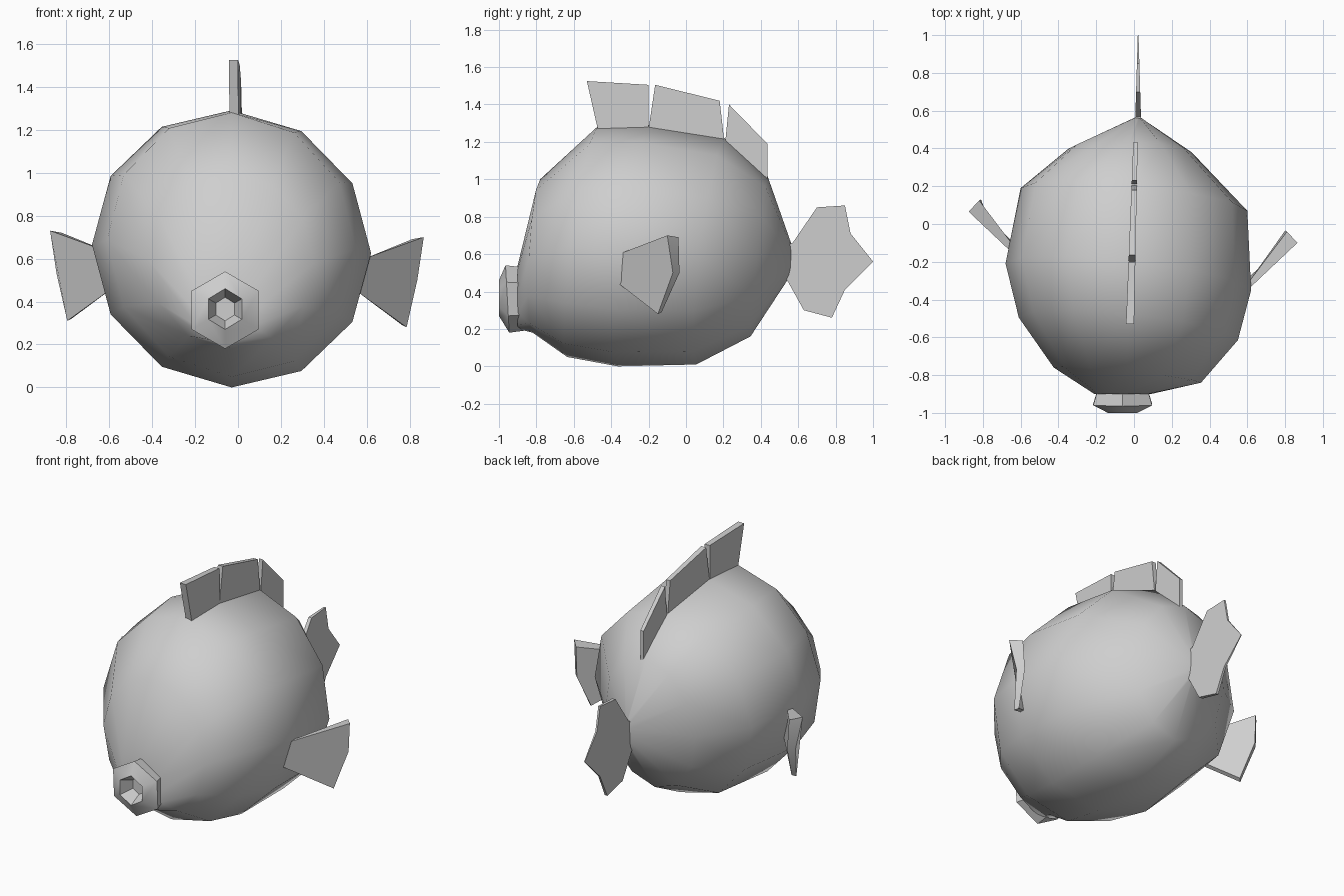
import bpy
import bmesh
from math import sin, cos, pi, radians

cube = bpy.data.objects.get("Cube")
if cube:
    bpy.data.objects.remove(cube, do_unlink=True)

grey = bpy.data.materials.new("plain grey")
grey.use_nodes = True
GREY = (0.62, 0.62, 0.62, 1)
grey.diffuse_color = GREY
grey.node_tree.nodes["Principled BSDF"].inputs["Base Color"].default_value = GREY


def finish(name, bm, angle):
    """Turn a bmesh into a smooth-shaded object with sharp edges above an angle."""
    bmesh.ops.recalc_face_normals(bm, faces=bm.faces)
    mesh = bpy.data.meshes.new(name)
    bm.to_mesh(mesh)
    bm.free()
    mesh.materials.append(grey)
    obj = bpy.data.objects.new(name, mesh)
    bpy.context.collection.objects.link(obj)
    bpy.ops.object.select_all(action='DESELECT')
    obj.select_set(True)
    bpy.context.view_layer.objects.active = obj
    bpy.ops.object.shade_smooth_by_angle(angle=radians(angle))
    return obj


def loft(name, rings, sides, angle):
    """Skin rings of (cx, cy, cz, width, height, top lean in y, side lean in y, side lean in z)."""
    bm = bmesh.new()
    rows = []
    for cx, cy, cz, w, h, lean, yaw, roll in rings:
        row = []
        for i in range(sides):
            s, c = sin(2 * pi * i / sides), cos(2 * pi * i / sides)
            row.append(bm.verts.new((cx + w * s, cy + lean * c - yaw * s,
                                     cz + h * c - roll * s)))
        rows.append(row)
    for a, b in zip(rows, rows[1:]):
        for i in range(sides):
            j = (i + 1) % sides
            bm.faces.new((a[i], a[j], b[j], b[i]))
    bm.faces.new(rows[0])
    bm.faces.new(rows[-1])
    return finish(name, bm, angle)


def prism(name, side_a, side_b):
    """Join two matching outlines into a closed solid."""
    bm = bmesh.new()
    a = [bm.verts.new(p) for p in side_a]
    b = [bm.verts.new(p) for p in side_b]
    bm.faces.new(a)
    bm.faces.new(b[::-1])
    for i in range(len(a)):
        j = (i + 1) % len(a)
        bm.faces.new((a[i], b[i], b[j], a[j]))
    return finish(name, bm, 35)


def plate(name, outline, centre, half):
    """Upright plate from a (y, z) outline; centre and half thickness vary along y."""
    prism(name, [(centre(y) - half(y), y, z) for y, z in outline],
          [(centre(y) + half(y), y, z) for y, z in outline])


# Round body, slightly turned, from the mouth to the tail root
loft("body", [
    (-.06, -.90, .37, .15, .17, 0, 0, 0),
    (-.035, -.80, .59, .39, .41, .02, .04, .01),
    (-.03, -.555, .665, .58, .615, .08, .06, .02),
    (-.03, -.28, .645, .65, .645, .085, .07, .02),
    (0, .13, .615, .60, .605, .075, .06, .02),
    (-.02, .39, .59, .325, .43, .045, .01, 0),
    (.02, .56, .565, .02, .085, .005, 0, 0),
], 12, 80)

# Six-sided puckered lips with a hollow mouth
loft("lips", [
    (-.06, -.87, .36, .15, .17, 0, 0, 0),
    (-.06, -.955, .36, .18, .18, -.01, 0, 0),
    (-.06, -1.0, .365, .09, .095, 0, 0, 0),
    (-.06, -.92, .365, .05, .055, 0, 0, 0),
], 6, 50)

# Three back fin plates
back_fins = {
    "back_fin_front": [(-.53, 1.525), (-.20, 1.505), (-.20, 1.27), (-.47, 1.26)],
    "back_fin_middle": [(-.165, 1.505), (.18, 1.42), (.205, 1.20), (-.20, 1.27)],
    "back_fin_rear": [(.23, 1.40), (.435, 1.19), (.435, 1.00), (.21, 1.20)],
}
for name, outline in back_fins.items():
    plate(name, outline, lambda y: -.005 + .03 * y, lambda y: .016 - .01 * y)

# Tail fin, thinning towards its tip
plate("tail_fin", [(.53, .48), (.53, .65), (.57, .66), (.70, .85), (.85, .86),
                   (.88, .71), (1.0, .56), (.85, .41), (.78, .26), (.63, .30)],
      lambda y: .022, lambda y: .002 + .03 * (1 - y))

# Side fins: thin root, thicker outer edge
outer = [(.59, -.36, .60), (.865, -.10, .70), (.835, -.07, .50),
         (.785, -.15, .28), (.55, -.37, .45)]
inner = [(.59, -.33, .60), (.81, -.04, .69), (.80, -.035, .50),
         (.765, -.13, .29), (.55, -.34, .45)]
prism("left_side_fin", outer, inner)
mirrored = [[(-x - .01, y + .165, z + .03) for x, y, z in side] for side in (outer, inner)]
prism("right_side_fin", *mirrored)
